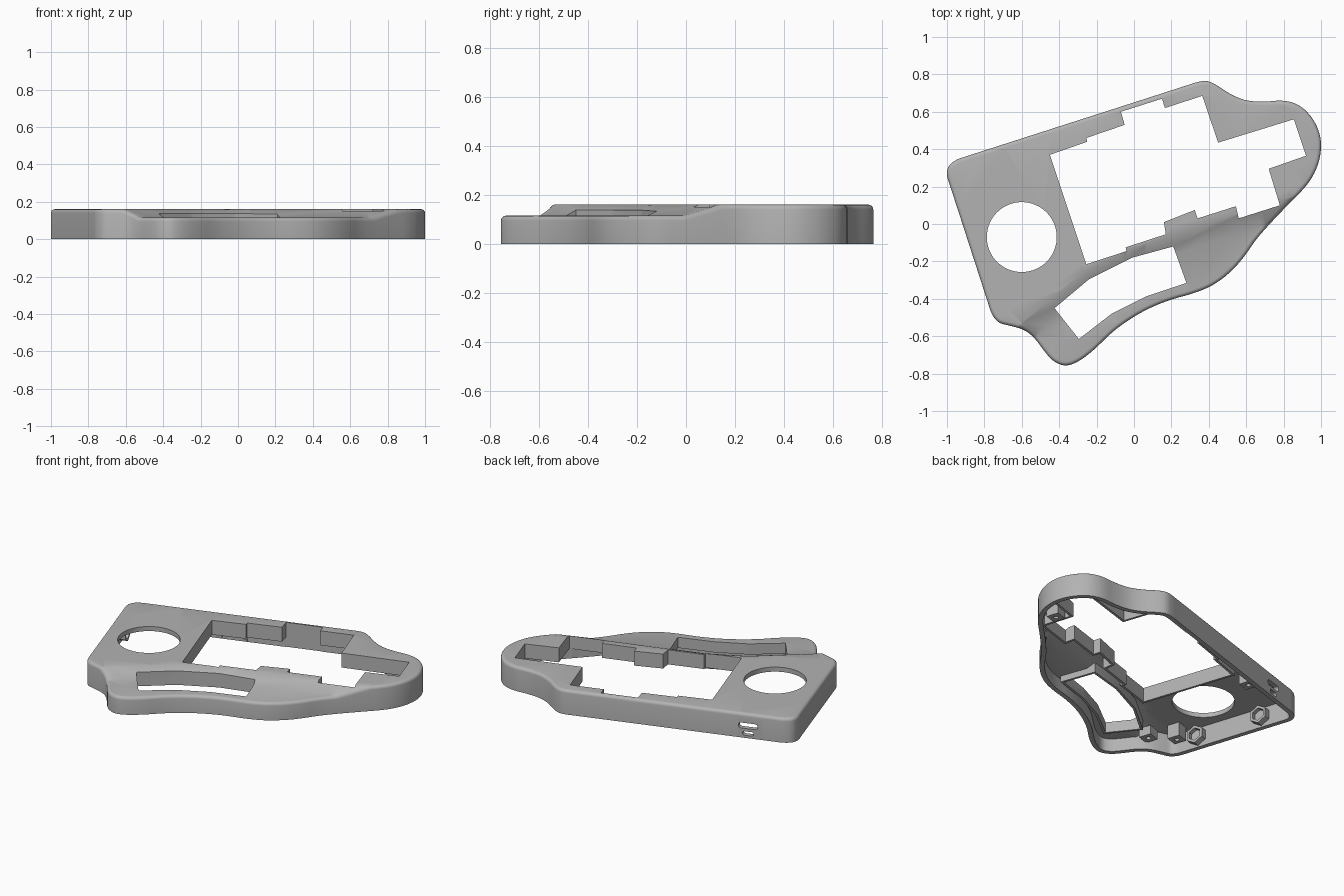
import bpy, bmesh, math
from mathutils import Vector

if "Cube" in bpy.data.objects:
    bpy.data.objects.remove(bpy.data.objects["Cube"])

TOP, STEP, RAMP = 0.16, 0.045, 0.05
TILT = math.radians(18.2)

grey = bpy.data.materials.new("light grey plastic")
grey.use_nodes = True
grey.diffuse_color = (0.45, 0.45, 0.45, 1)
grey.node_tree.nodes["Principled BSDF"].inputs["Base Color"].default_value = grey.diffuse_color

OUTLINE = [(-1.003, .26), (-.995, .31), (-.95, .345), (-.9, .361), (.28, .74), (.34, .76), (.39, .768),
           (.44, .745), (.52, .69), (.6, .658), (.7, .653), (.8, .663), (.885, .638), (.953, .572),
           (.993, .49), (1.003, .41), (.985, .31), (.93, .21), (.83, .11), (.725, 0), (.65, -.085),
           (.59, -.175), (.52, -.255), (.43, -.325), (.325, -.37), (.19, -.405), (.07, -.455),
           (-.025, -.51), (-.12, -.58), (-.21, -.67), (-.29, -.733), (-.365, -.763), (-.433, -.735),
           (-.48, -.68), (-.53, -.61), (-.585, -.565), (-.665, -.543), (-.725, -.53), (-.76, -.485),
           (-.775, -.44), (-.985, .21)]
SCREEN = [(-.45, .37), (-.25, .44), (-.255, .46), (-.05, .53), (-.07, .6), (.15, .67), (.165, .62),
          (.365, .685), (.45, .435), (.855, .56), (.92, .365), (.72, .295), (.78, .1), (.56, .03),
          (.545, .095), (.34, .03), (.325, .075), (.16, .01), (.17, -.055), (-.045, -.125),
          (-.04, -.145), (-.255, -.215)]
WINDOW = [(-.425, -.45), (-.295, -.615), (-.12, -.48), (.07, -.385), (.28, -.315), (.21, -.12),
          (-.01, -.18), (-.24, -.295)]
# Centre line of the ramp between the high and low decks
RIDGE = [Vector(p) for p in [(-.425, -.45), (-.24, -.295), (-.01, -.18), (.84, .09)]]
NORMALS = [Vector(((b - a).y, -(b - a).x)).normalized() for a, b in zip(RIDGE, RIDGE[1:])]


def soften(pts, rounds=2):
    """Corner cutting that turns a control polygon into a smooth outline."""
    for _ in range(rounds):
        out = []
        for a, b in zip(pts, pts[1:] + pts[:1]):
            a, b = Vector(a), Vector(b)
            out += [a.lerp(b, .25), a.lerp(b, .75)]
        pts = out
    return pts


def inset(pts, d):
    """Move a closed polygon inward by d (outward if negative)."""
    pts = [Vector(p) for p in pts]
    area = sum(a.cross(b) for a, b in zip(pts, pts[1:] + pts[:1]))
    sign = 1 if area > 0 else -1
    out = []
    for i, p in enumerate(pts):
        e = (p - pts[i - 1]).normalized()
        f = (pts[(i + 1) % len(pts)] - p).normalized()
        n, m = Vector((-e.y, e.x)), Vector((-f.y, f.x))
        out.append(p + (n + m) * sign * d / max(.3, 1 + n.dot(m)))
    return out


def finish(bm, name):
    bmesh.ops.recalc_face_normals(bm, faces=bm.faces)
    mesh = bpy.data.meshes.new(name)
    bm.to_mesh(mesh)
    bm.free()
    mesh.materials.append(grey)
    ob = bpy.data.objects.new(name, mesh)
    bpy.context.collection.objects.link(ob)
    return ob


def loft(name, rings, stepped=False):
    """Stack (polygon, z) rings into a solid; optionally drop the low deck."""
    bm = bmesh.new()
    loops = [[bm.verts.new((p[0], p[1], z)) for p in pts] for pts, z in rings]
    for lo, hi in zip(loops, loops[1:]):
        for i in range(len(lo)):
            bm.faces.new((lo[i - 1], lo[i], hi[i], hi[i - 1]))
    caps = [bm.faces.new(loops[0]), bm.faces.new(loops[-1])]
    if stepped:
        bmesh.ops.triangulate(bm, faces=caps)
        cuts = [(RIDGE[i] + n * s, n) for i, n in enumerate(NORMALS) for s in (-RAMP, RAMP)]
        cuts += [(RIDGE[i + 1], NORMALS[i] - NORMALS[i + 1]) for i in range(2)]
        for co, no in cuts:
            bmesh.ops.bisect_plane(bm, geom=bm.verts[:] + bm.edges[:] + bm.faces[:], dist=1e-5,
                                   plane_co=co.to_3d(), plane_no=no.to_3d().normalized())
        for v in bm.verts:
            if v.co.z > .05:
                s = min((v.co.xy - a).dot(n) for a, n in zip(RIDGE, NORMALS))
                v.co.z -= STEP * min(1, max(0, (s + RAMP) / (2 * RAMP)))
    return finish(bm, name)


def prism(name, pts, z0, z1):
    return loft(name, [(pts, z0), (pts, z1)])


def ngon(x, y, r, n):
    return [(x + r * math.cos(math.tau * i / n), y + r * math.sin(math.tau * i / n)) for i in range(n)]


def box(name, x, y, z, size, bevel=0):
    bm = bmesh.new()
    bmesh.ops.create_cube(bm, size=1)
    bmesh.ops.scale(bm, vec=size, verts=bm.verts)
    if bevel:
        depth = [e for e in bm.edges if abs((e.verts[0].co - e.verts[1].co).normalized().y) > .9]
        bmesh.ops.bevel(bm, geom=depth, offset=bevel, segments=4, profile=.5, affect='EDGES')
    ob = finish(bm, name)
    ob.location, ob.rotation_euler.z = (x, y, z), TILT
    return ob


def cut(target, cutters):
    for c in cutters:
        c.hide_render = True
        mod = target.modifiers.new("cut", 'BOOLEAN')
        mod.operation, mod.solver, mod.object = 'DIFFERENCE', 'EXACT', c
        bpy.context.view_layer.objects.active = target
        bpy.ops.object.modifier_apply(modifier=mod.name)


# Hollow shell with a rounded top edge
body = soften(OUTLINE)
R = .02
rings = [(body, 0)]
for i in range(5):
    a = math.pi / 2 * i / 4
    rings.append((inset(body, R * (1 - math.cos(a))), TOP - R + R * math.sin(a)))
shell = loft("case_shell", rings, stepped=True)
hollow = inset(body, .03)
cavity = loft("cavity_cutter", [(hollow, -.05), (hollow, TOP - .03)], stepped=True)

# Openings through the deck and the slots in the back wall
screen_cut = prism("screen_cutter", SCREEN, -.1, .3)
window_cut = prism("window_cutter", WINDOW, -.1, .3)
dial_cut = prism("dial_cutter", ngon(-.6, -.07, .187, 64), -.1, .3)
slots = [box("slot_cutter", -.74, .41, .08, (.12, .15, .036), .016),
         box("slot_cutter", -.74, .41, .03, (.07, .15, .026), .012)]
cut(shell, [cavity, screen_cut, window_cut, dial_cut] + slots)

# Frames hanging below the two shaped openings
screen_frame = prism("screen_frame", inset(SCREEN, -.015), .065, .132)
cut(screen_frame, [screen_cut])
window_frame = prism("window_frame", inset(WINDOW, -.015), .045, .11)
cut(window_frame, [window_cut])
parts = [shell, screen_frame, window_frame]

# Screw posts under the deck, each with a pilot hole
for x, y, low in [(-.67, -.4, .04), (-.59, .36, .05), (.81, .24, .05), (-.54, -.51, .05)]:
    high = .11 if x == -.54 else .135
    post = box("screw_post", x, y, (low + high) / 2, (.08, .08, high - low))
    hole = prism("hole_cutter", ngon(x, y, .015, 16), 0, low + .04)
    cut(post, [hole, screen_cut, window_cut])
    bpy.data.objects.remove(hole)
    parts.append(post)

# Hexagonal nut pockets on the inside of the side wall
for t in (.19, .75):
    ring = []
    for name, r, z0, z1 in (("nut_pocket", .06, 0, .05), ("nut_cutter", .042, .022, .1)):
        ob = prism(name, ngon(0, 0, r, 6), z0, z1)
        ob.rotation_euler = (0, math.pi / 2, TILT)
        ob.location = (-.755 - .245 * t + .015, -.485 + .76 * t + .005, .07)
        ring.append(ob)
    bpy.context.view_layer.update()
    cut(ring[0], [ring[1]])
    bpy.data.objects.remove(ring[1])
    parts.append(ring[0])

for c in [cavity, screen_cut, window_cut, dial_cut] + slots:
    bpy.data.objects.remove(c)

# Smooth the curved walls, keep hard edges crisp
bpy.ops.object.select_all(action='DESELECT')
for ob in parts:
    ob.select_set(True)
bpy.context.view_layer.objects.active = shell
bpy.ops.object.shade_smooth_by_angle(angle=math.radians(30))
